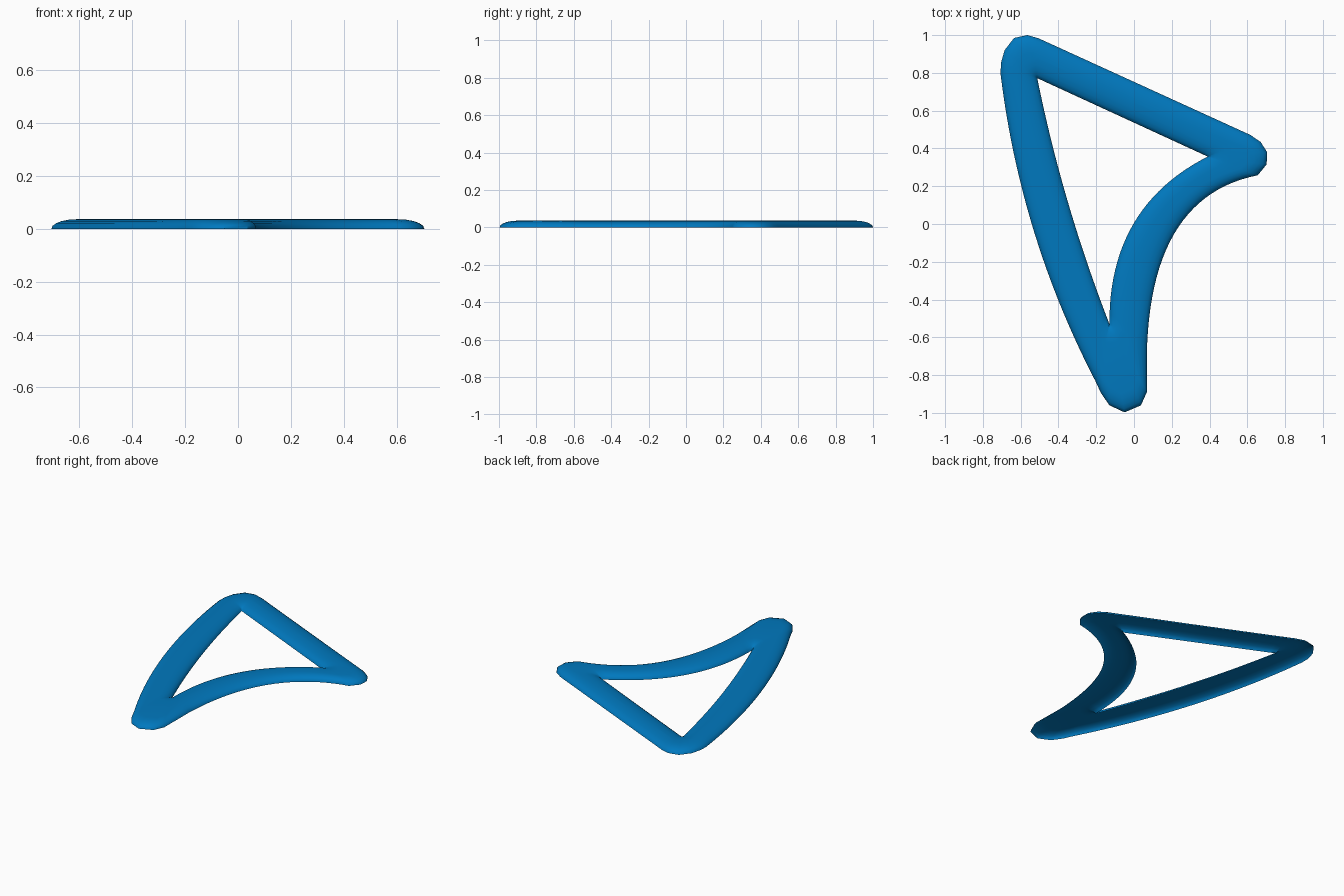
import bpy, bmesh, math
from mathutils import Vector

if "Cube" in bpy.data.objects:
    bpy.data.objects.remove(bpy.data.objects["Cube"])

HEIGHT, RADIUS, STEPS = 0.036, 0.1, 24


def bezier(a, c, b, n=STEPS):
    a, b, c = Vector(a), Vector(b), Vector(c)
    return [a * (1 - t) ** 2 + c * 2 * t * (1 - t) + b * t * t
            for t in (i / n for i in range(n + 1))]


# inner corners of the opening
top_in, low_in, right_in = (-0.512, 0.772), (-0.13, -0.53), (0.39, 0.357)

# each arm: outer edge, inner edge, then outer points of the rounded corner after it
arms = [
    (bezier((-0.706, 0.79), (-0.60, -0.07), (-0.205, -0.83)),
     bezier(top_in, (-0.38, 0.115), low_in),
     [(-0.175, -0.895), (-0.13, -0.96), (-0.05, -0.997), (0.037, -0.96), (0.068, -0.89)]),
    (bezier((0.070, -0.63), (0.105, 0.15), (0.655, 0.258)),
     bezier(low_in, (-0.135, 0.09), right_in),
     [(0.702, 0.315), (0.705, 0.38), (0.67, 0.435)]),
    (bezier((0.615, 0.472), (0.055, 0.7275), (-0.505, 0.983)),
     bezier(right_in, (-0.061, 0.5645), top_in),
     [(-0.565, 1.0), (-0.635, 0.985), (-0.685, 0.92), (-0.705, 0.85)]),
]

# pair outer and inner points all the way round
pairs = []
for outer, inner, corner in arms:
    pairs += list(zip(outer, inner))
    pairs += [(Vector(p), inner[-1]) for p in corner]

# domed cross-section, open underneath: quarter rounds rising from both edges
angles = [math.radians(a) for a in (0, 18, 36, 54, 72, 90)]
bm = bmesh.new()
rings = []
for o, i in pairs:
    length = (i - o).length
    r = min(RADIUS, length / 2)
    side = [(r * (1 - math.cos(a)) / length, HEIGHT * math.sin(a)) for a in angles]
    section = side + [(1 - f, z) for f, z in reversed(side)]
    rings.append([bm.verts.new((*o.lerp(i, f), z)) for f, z in section])

for k, a in enumerate(rings):
    b = rings[(k + 1) % len(rings)]
    for j in range(len(a) - 1):
        bm.faces.new((a[j], b[j], b[j + 1], a[j + 1]))
bmesh.ops.remove_doubles(bm, verts=bm.verts, dist=0.0003)
bmesh.ops.recalc_face_normals(bm, faces=bm.faces)
bm.normal_update()
if sum(f.normal.z for f in bm.faces) < 0:
    bmesh.ops.reverse_faces(bm, faces=bm.faces)

mesh = bpy.data.meshes.new("curved_triangle_frame")
bm.to_mesh(mesh)
bm.free()
frame = bpy.data.objects.new("curved_triangle_frame", mesh)
bpy.context.collection.objects.link(frame)

blue = bpy.data.materials.new("blue")
blue.diffuse_color = (0.0, 0.19, 0.52, 1)
blue.use_nodes = True
blue.node_tree.nodes["Principled BSDF"].inputs["Base Color"].default_value = blue.diffuse_color
mesh.materials.append(blue)

bpy.context.view_layer.objects.active = frame
frame.select_set(True)
bpy.ops.object.shade_smooth_by_angle(angle=math.radians(40))
